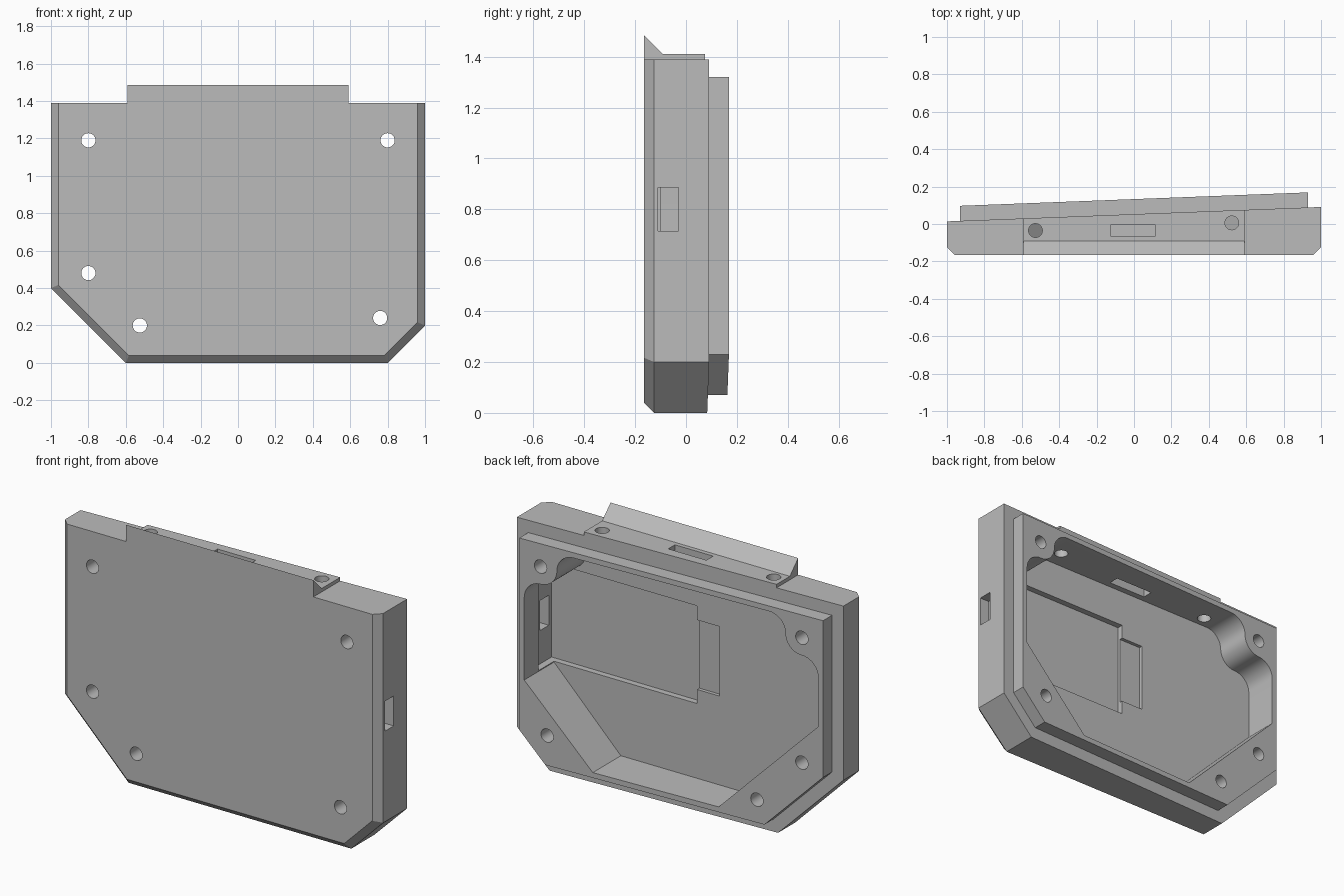
import bpy, bmesh, math

old = bpy.data.objects.get("Cube")
if old:
    bpy.data.objects.remove(old, do_unlink=True)

grey = bpy.data.materials.new("plain_grey")
grey.use_nodes = True
COLOUR = (0.5, 0.5, 0.5, 1)
grey.diffuse_color = COLOUR
grey.node_tree.nodes["Principled BSDF"].inputs["Base Color"].default_value = COLOUR

FRONT, FLOOR, SLOPE, TOP = -0.165, -0.10, 0.0385, 1.39


def tilted(offset):
    """Depth of a plane that leans back towards +x."""
    return lambda x: offset + SLOPE * x


def flat(y):
    return lambda x: y


def loft(name, rings):
    """Closed solid through rings of (outline in x and z, depth function)."""
    bm = bmesh.new()
    loops = [[bm.verts.new((x, depth(x), z)) for x, z in outline] for outline, depth in rings]
    for a, b in zip(loops, loops[1:]):
        for i in range(len(a)):
            j = (i + 1) % len(a)
            bm.faces.new((a[i], a[j], b[j], b[i]))
    bm.faces.new(loops[0])
    bm.faces.new(loops[-1])
    bmesh.ops.recalc_face_normals(bm, faces=bm.faces)
    mesh = bpy.data.meshes.new(name)
    bm.to_mesh(mesh)
    bm.free()
    obj = bpy.data.objects.new(name, mesh)
    mesh.materials.append(grey)
    bpy.context.collection.objects.link(obj)
    return obj


def box(name, x, y, z):
    outline = [(x[0], z[0]), (x[1], z[0]), (x[1], z[1]), (x[0], z[1])]
    return loft(name, [(outline, flat(y[0])), (outline, flat(y[1]))])


def cylinder(name, centre, radius, length, along_y):
    bpy.ops.mesh.primitive_cylinder_add(vertices=32, radius=radius, depth=length, location=centre,
                                        rotation=(math.pi / 2 if along_y else 0, 0, 0))
    obj = bpy.context.object
    obj.name = name
    obj.data.materials.append(grey)
    return obj


def combine(target, other, operation):
    mod = target.modifiers.new(operation, "BOOLEAN")
    mod.operation, mod.object, mod.solver = operation, other, "EXACT"
    bpy.context.view_layer.objects.active = target
    bpy.ops.object.modifier_apply(modifier=mod.name)
    bpy.data.objects.remove(other, do_unlink=True)


def outline(inset, top):
    """Housing outline moved inwards; the corner shift suits 45 degree cuts."""
    c = inset * math.tan(math.pi / 8)
    return [(-1 + inset, top), (-1 + inset, 0.4 + c), (-0.6 + c, inset),
            (0.8 - c, inset), (1 - inset, 0.2 + c), (1 - inset, top)]


def arc(cx, cz, start, end, steps=10, r=0.1):
    angles = [math.radians(start + (end - start) * i / steps) for i in range(steps + 1)]
    return [(cx + r * math.cos(a), cz + r * math.sin(a)) for a in angles]


# Housing with bevelled front edge and raised rim on the leaning back
housing = loft("housing", [
    (outline(0.04, TOP), flat(FRONT)),
    (outline(0, TOP), flat(FRONT + 0.04)),
    (outline(0, TOP), tilted(0.0525)),
    (outline(0.07, TOP - 0.07), tilted(0.0525)),
    (outline(0.07, TOP - 0.07), tilted(0.133)),
])

# Top block with a pointed lip along the front
lip = box("top_lip", (-0.59, 0.59), (FRONT, -0.09), (1.34, 1.41))
for v in lip.data.vertices:
    if v.co.z > 1.4 and v.co.y < -0.1:
        v.co.z = 1.485
block_outline = [(-0.59, 1.34), (0.59, 1.34), (0.59, 1.41), (-0.59, 1.41)]
block = loft("top_block", [(block_outline, flat(-0.09)), (block_outline, tilted(0.0525))])
combine(lip, block, "UNION")
combine(housing, lip, "UNION")

# Main cavity, with rounded posts around the two upper screws
right_post = arc(0.8, 0.99, 0, 90) + arc(0.8, 1.19, 270, 180)[1:] + arc(0.6, 1.19, 0, 90)[1:]
left_post = [(-x, z) for x, z in reversed(right_post)]
cavity = [(0.48, 0.1), (0.9, 0.52)] + right_post + left_post + [(-0.9, 0.71), (-0.29, 0.1)]
combine(housing, loft("cavity", [(cavity, flat(FLOOR)), (cavity, flat(0.4))]), "DIFFERENCE")

# Stepped recess in the cavity floor, and side and top slots
for name, x, y, z in [
    ("floor_recess", (0, 0.94), (-0.135, 0.04), (0.525, 1.08)),
    ("small_recess", (-0.14, 0.01), (-0.12, 0), (0.605, 1.0)),
    ("side_slot", (0.85, 1.1), (-0.11, -0.03), (0.715, 0.885)),
    ("top_slot", (-0.125, 0.115), (-0.065, -0.005), (1.2, 1.6)),
]:
    combine(housing, box(name, x, y, z), "DIFFERENCE")

# Screw holes from front to back
for x, z in [(-0.8, 1.19), (0.8, 1.19), (-0.8, 0.48), (-0.525, 0.2), (0.76, 0.24)]:
    combine(housing, cylinder("screw_hole", (x, 0, z), 0.038, 1, True), "DIFFERENCE")

# Holes down through the top
for x, y in [(-0.527, -0.035), (0.523, 0.006)]:
    combine(housing, cylinder("top_hole", (x, y, 1.4), 0.037, 0.4, False), "DIFFERENCE")

bpy.ops.object.select_all(action="DESELECT")
housing.select_set(True)
bpy.context.view_layer.objects.active = housing
bpy.ops.object.shade_smooth_by_angle(angle=math.radians(30))
